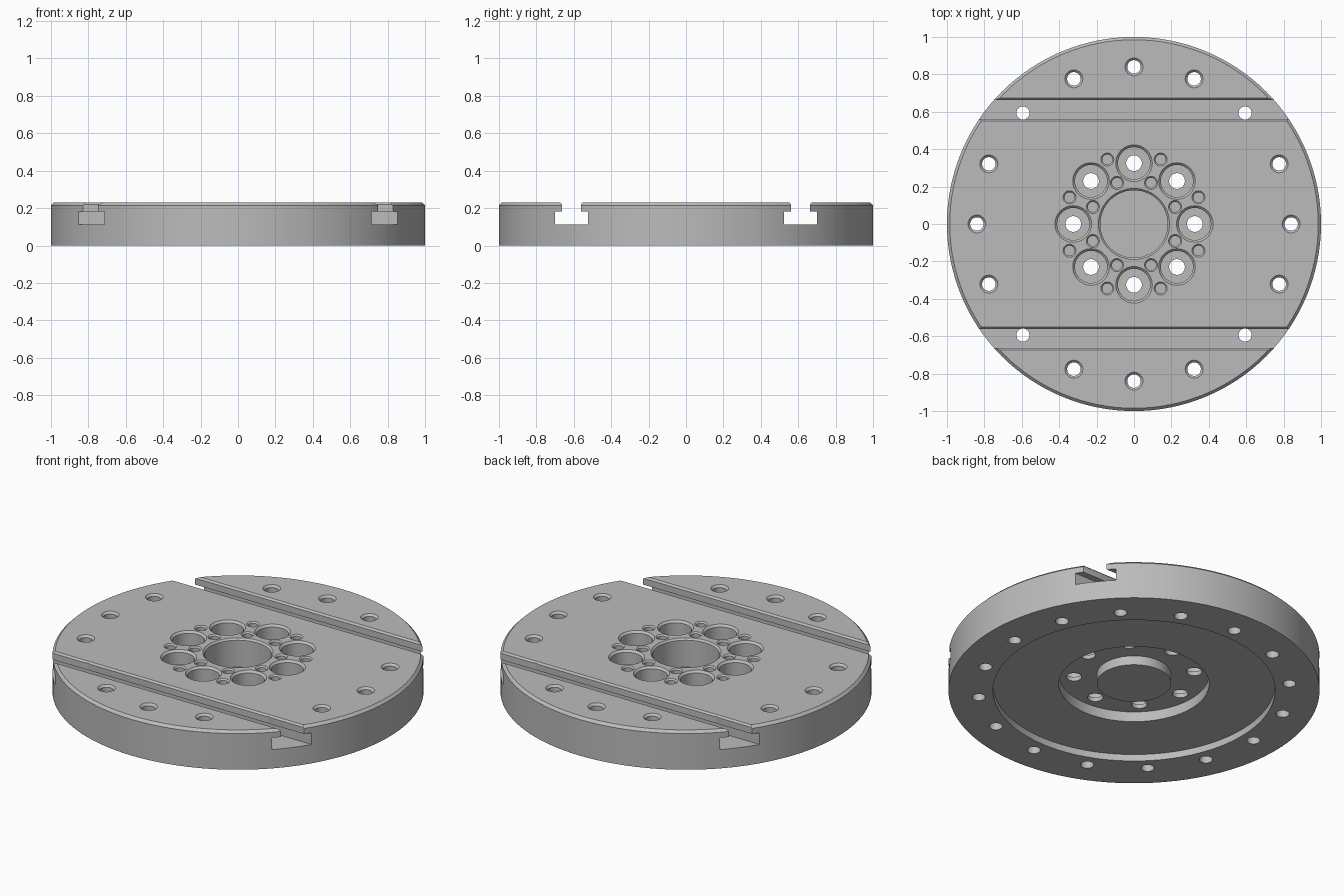
import bpy, bmesh, math
from mathutils import Matrix, Vector

cube = bpy.data.objects.get("Cube")
if cube:
    bpy.data.objects.remove(cube, do_unlink=True)

TOP = 0.23
grey = bpy.data.materials.new("machined_grey")
grey.use_nodes = True
grey.diffuse_color = (0.5, 0.5, 0.5, 1)
grey.node_tree.nodes["Principled BSDF"].inputs["Base Color"].default_value = (0.5, 0.5, 0.5, 1)


def lathe(bm, profile, x=0, y=0, steps=32):
    """Spin an (r, z) profile, starting and ending on the axis, into a closed solid."""
    rings = []
    for r, z in profile:
        count = steps if r > 0 else 1
        angles = [math.tau * i / steps for i in range(count)]
        rings.append([bm.verts.new((x + r * math.cos(a), y + r * math.sin(a), z)) for a in angles])
    for a, b in zip(rings, rings[1:]):
        for i in range(steps):
            j = (i + 1) % steps
            corners = [a[i % len(a)], a[j % len(a)], b[j % len(b)], b[i % len(b)]]
            bm.faces.new(list(dict.fromkeys(corners)))


def make_object(name, bm):
    bmesh.ops.recalc_face_normals(bm, faces=bm.faces)
    mesh = bpy.data.meshes.new(name)
    bm.to_mesh(mesh)
    bm.free()
    mesh.materials.append(grey)
    obj = bpy.data.objects.new(name, mesh)
    bpy.context.collection.objects.link(obj)
    return obj


def cut(target, cutter):
    cutter.hide_render = True
    mod = target.modifiers.new("cut", "BOOLEAN")
    mod.operation = "DIFFERENCE"
    mod.solver = "EXACT"
    mod.object = cutter
    bpy.context.view_layer.objects.active = target
    bpy.ops.object.modifier_apply(modifier=mod.name)
    bpy.data.objects.remove(cutter, do_unlink=True)


def hole_profile(r, rim, bottom):
    """Straight hole with a chamfered mouth."""
    over = 0.02
    return [(0, bottom), (r, bottom), (r, TOP - (rim - r)), (rim + over, TOP + over), (0, TOP + over)]


def polar(radius, degrees):
    a = math.radians(degrees)
    return radius * math.cos(a), radius * math.sin(a)


# Disc with stepped underside recesses and a central cup
bm = bmesh.new()
lathe(bm, [(0, 0.045), (0.2, 0.045), (0.2, 0.1), (0.405, 0.1), (0.405, 0.04),
           (0.76, 0.04), (0.76, 0), (1, 0), (1, TOP - 0.015), (0.985, TOP),
           (0.19, TOP), (0.18, TOP - 0.01), (0.18, 0.06), (0, 0.06)], steps=128)
disc = make_object("faceplate_disc", bm)

# Two T-slots running across the disc, with chamfered mouths
bm = bmesh.new()
half = [(0.088, 0.112), (0.088, 0.182), (0.051, 0.182), (0.051, TOP - 0.01), (0.081, TOP + 0.02)]
outline = half + [(-y, z) for y, z in reversed(half)]
for side in (-1, 1):
    ends = [[bm.verts.new((x, side * 0.612 + y, z)) for y, z in outline] for x in (-1.2, 1.2)]
    for end in ends:
        bm.faces.new(end)
    for i in range(len(outline)):
        j = (i + 1) % len(outline)
        bm.faces.new((ends[0][i], ends[0][j], ends[1][j], ends[1][i]))
cut(disc, make_object("slot_cutter", bm))

# Hole patterns
bm = bmesh.new()
for k in range(16):
    x, y = polar(0.84, 22.5 * k)
    if k % 4 == 2:  # plain holes in the slot floors
        lathe(bm, [(0, -0.1), (0.035, -0.1), (0.035, 0.3), (0, 0.3)], x, y)
    else:
        lathe(bm, hole_profile(0.036, 0.048, -0.1), x, y)
for k in range(8):
    # Counterbored bolt holes
    x, y = polar(0.325, 45 * k)
    bore = hole_profile(0.086, 0.098, 0.125)[1:]
    lathe(bm, [(0, -0.1), (0.042, -0.1), (0.042, 0.125)] + bore, x, y)
    # Small blind holes on two rings
    for radius in (0.238, 0.373):
        x, y = polar(radius, 45 * k + 22.5)
        # slim mouth keeps neighbouring cutters apart
        lathe(bm, hole_profile(0.027, 0.035, 0.13), x, y)
cut(disc, make_object("hole_cutter", bm))

# Smooth the round walls, keep machined edges crisp
bpy.ops.object.select_all(action="DESELECT")
disc.select_set(True)
bpy.context.view_layer.objects.active = disc
bpy.ops.object.shade_smooth_by_angle(angle=math.radians(25))
